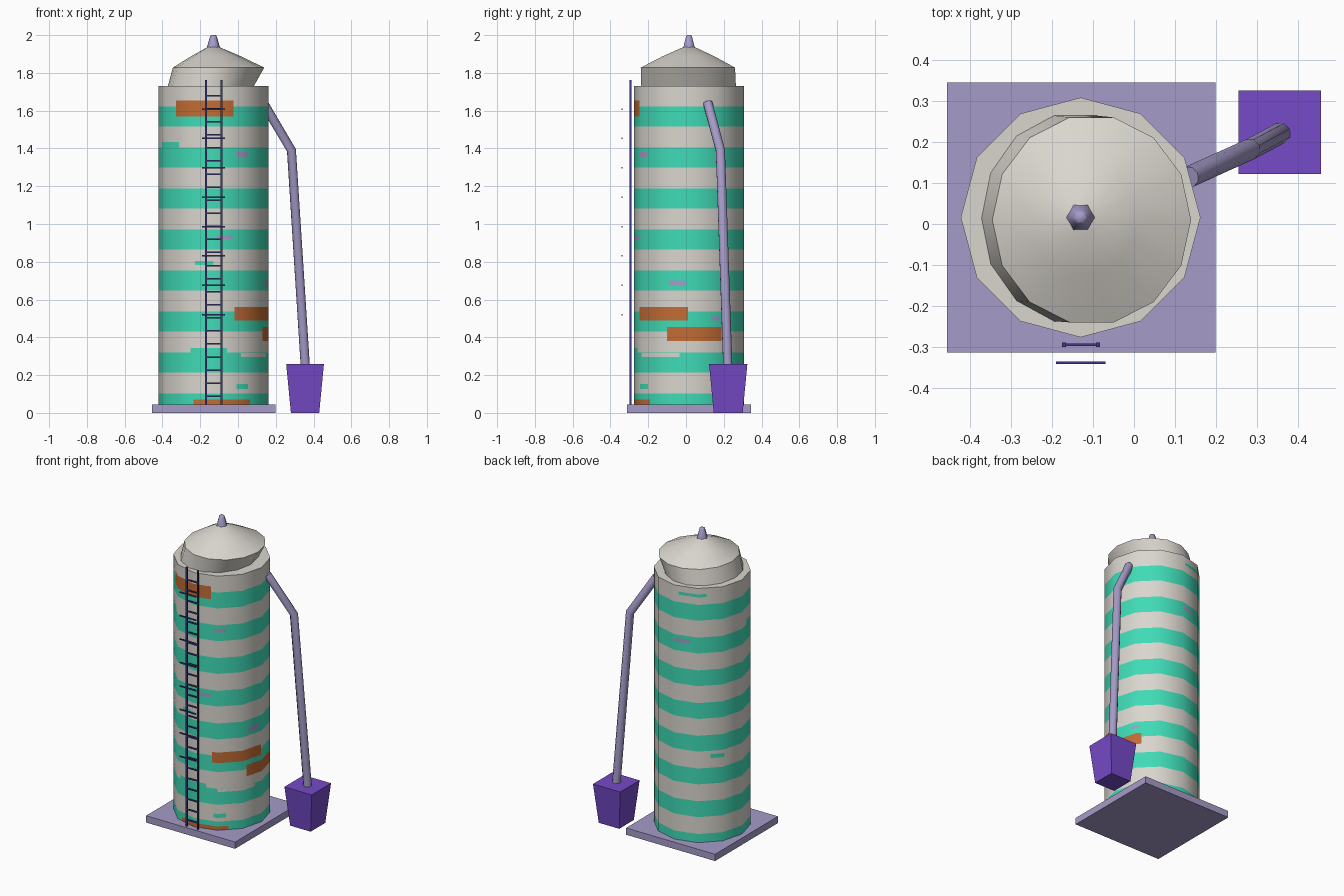
import bpy, bmesh, math
from mathutils import Vector

if "Cube" in bpy.data.objects:
    bpy.data.objects.remove(bpy.data.objects["Cube"])

CX, CY, R = -0.13, 0.016, 0.292
TOP = 1.73


def mat(name, rgb):
    m = bpy.data.materials.new(name)
    m.diffuse_color = (*rgb, 1)
    m.use_nodes = True
    m.node_tree.nodes["Principled BSDF"].inputs["Base Color"].default_value = m.diffuse_color
    return m


WHITE = mat("off_white", (0.70, 0.67, 0.62))
GREEN = mat("mint_green", (0.05, 0.71, 0.47))
RUST = mat("rust_orange", (0.54, 0.15, 0.035))
LILAC = mat("lilac_grey", (0.38, 0.33, 0.58))
PURPLE = mat("purple", (0.18, 0.07, 0.58))
NAVY = mat("dark_navy", (0.05, 0.045, 0.22))


def finish(name, bm, mats, angle=None):
    me = bpy.data.meshes.new(name)
    bm.to_mesh(me)
    bm.free()
    ob = bpy.data.objects.new(name, me)
    bpy.context.collection.objects.link(ob)
    for m in mats:
        me.materials.append(m)
    if angle:
        bpy.ops.object.select_all(action='DESELECT')
        ob.select_set(True)
        bpy.context.view_layer.objects.active = ob
        bpy.ops.object.shade_smooth_by_angle(angle=math.radians(angle))
    return ob


def add_box(bm, x0, x1, y0, y1, z0, z1, inset=0.0):
    """Box; inset shrinks the bottom face."""
    vs = []
    for z, i in ((z0, inset), (z1, 0)):
        vs.append([bm.verts.new(p) for p in ((x0 + i, y0 + i, z), (x1 - i, y0 + i, z),
                                             (x1 - i, y1 - i, z), (x0 + i, y1 - i, z))])
    bridge(bm, *vs)
    bm.faces.new(vs[0][::-1])
    bm.faces.new(vs[1])


def bridge(bm, a, b):
    n = len(a)
    for i in range(n):
        j = (i + 1) % n
        bm.faces.new((a[i], a[j], b[j], b[i]))


def ring(bm, cx, cy, rx, ry, z, n):
    return [bm.verts.new((cx + rx * math.cos(2 * math.pi * i / n),
                          cy + ry * math.sin(2 * math.pi * i / n), z)) for i in range(n)]


# Painted patches on the wall: start angle, end angle, low z, high z, slot
W, G, O, L = range(4)
patches = [
    (-115, -75, .318, .343, G), (-60, -10, .297, .318, W), (-165, -130, 1.40, 1.433, G),
    (-135, -68, 1.57, 1.655, O), (-67, -1, .49, .56, O), (-24, 37, .38, .455, O),
    (-112, -47, 0, .07, O),
    (-65, -50, 1.355, 1.38, L), (-87, -69, .92, .943, L), (-22, -3, .673, .70, L),
    (90, 110, 1.355, 1.38, L), (24, 35, .49, .51, L),
    (-110, -90, .784, .805, G), (-65, -50, .127, .153, G),
    (95, 130, 1.67, 1.69, G), (135, 153, .60, .625, G),
]
stripes = [(1.621 - .217 * k - .105, 1.621 - .217 * k) for k in range(8)]


def wall_slot(a, z):
    slot = G if any(lo < z < hi for lo, hi in stripes) else W
    for a0, a1, z0, z1, s in patches:
        if a0 < a < a1 and z0 < z < z1:
            slot = s
    return slot


# Silo wall: twelve flat sides, cut along the edges of the paint
angles = sorted({-180 + 30 * i for i in range(12)} | {a for p in patches for a in p[:2]})
levels = sorted({0, TOP} | {round(z, 3) for s in stripes for z in s if z > 0}
                | {z for p in patches for z in p[2:4]})


def wall_point(a, z):
    off = math.radians((a + 180) % 30 - 15)
    r = R * math.cos(math.radians(15)) / math.cos(off)
    t = math.radians(a)
    return (CX + r * math.cos(t), CY + r * math.sin(t), z)


bm = bmesh.new()
rows = [[bm.verts.new(wall_point(a, z)) for a in angles] for z in levels]
n = len(angles)
for k in range(len(levels) - 1):
    for i in range(n):
        j = (i + 1) % n
        f = bm.faces.new((rows[k][i], rows[k][j], rows[k + 1][j], rows[k + 1][i]))
        a_end = angles[j] if j else 180
        f.material_index = wall_slot((angles[i] + a_end) / 2, (levels[k] + levels[k + 1]) / 2)
        f.smooth = True
wall = finish("silo_wall", bm, [WHITE, GREEN, RUST, LILAC])
wall.data.normals_split_custom_set_from_vertices(
    [Vector((v.co.x - CX, v.co.y - CY, 0)).normalized() for v in wall.data.vertices])

# Flat deck closing the wall under the roof
bm = bmesh.new()
bm.faces.new(ring(bm, CX, CY, R, R, TOP, 12))
finish("silo_deck", bm, [WHITE])

# Lopsided roof cap
bm = bmesh.new()
profile = [(-.148, .014, .226, .257, TOP - .01), (-.103, .010, .242, .256, 1.828),
           (-.117, .013, .130, .138, 1.889), (CX, CY, .03, .03, 1.937)]
rings = [ring(bm, *p, 14) for p in profile]
for a, b in zip(rings, rings[1:]):
    bridge(bm, a, b)
bm.faces.new(rings[-1])
finish("roof_cap", bm, [WHITE], 40)

# Roof finial
bm = bmesh.new()
rings = [ring(bm, CX, CY, r, r, z, 6) for r, z in ((.036, 1.93), (.029, 1.955), (.018, 1.993), (.012, 2.0))]
for a, b in zip(rings, rings[1:]):
    bridge(bm, a, b)
bm.faces.new(rings[-1])
finish("roof_finial", bm, [LILAC], 62)

# Base slab
bm = bmesh.new()
add_box(bm, -.455, .198, -.313, .345, 0, .045)
finish("base_slab", bm, [LILAC])

# Tapered bin beside the silo
bm = bmesh.new()
add_box(bm, .255, .455, .122, .325, 0, .26, .025)
finish("bin", bm, [PURPLE])

# Bent chute pipe from the wall to the bin
path = [Vector(p) for p in ((.135, .115, 1.64), (.283, .182, 1.39), (.358, .222, .22))]
bm = bmesh.new()
side = Vector((-.41, .91, 0)).normalized()
rings = []
for i, p in enumerate(path):
    d_in = (p - path[max(i - 1, 0)]).normalized()
    d_out = (path[min(i + 1, 2)] - p).normalized()
    up = side.cross((d_in + d_out).normalized()).normalized()
    rings.append([bm.verts.new(p + .026 * (side * math.cos(t) + up * math.sin(t)))
                  for t in (2 * math.pi * k / 8 for k in range(8))])
for a, b in zip(rings, rings[1:]):
    bridge(bm, a, b)
bm.faces.new(rings[0])
bm.faces.new(rings[-1])
bmesh.ops.recalc_face_normals(bm, faces=bm.faces)
finish("chute_pipe", bm, [LILAC], 50)

# Ladder rails and rungs
bm = bmesh.new()
for x in (-.170, -.088):
    add_box(bm, x - .005, x + .005, -.299, -.289, .045, 1.762)
for k in range(24):
    z = .088 + .0692 * k
    add_box(bm, -.17, -.088, -.297, -.291, z - .004, z + .004)
finish("ladder", bm, [NAVY])

# Safety bars in front of the ladder
bm = bmesh.new()
for k in range(8):
    z = .52 + .1555 * k
    add_box(bm, -.19, -.07, -.341, -.335, z - .004, z + .004)
finish("ladder_safety_bars", bm, [NAVY])
